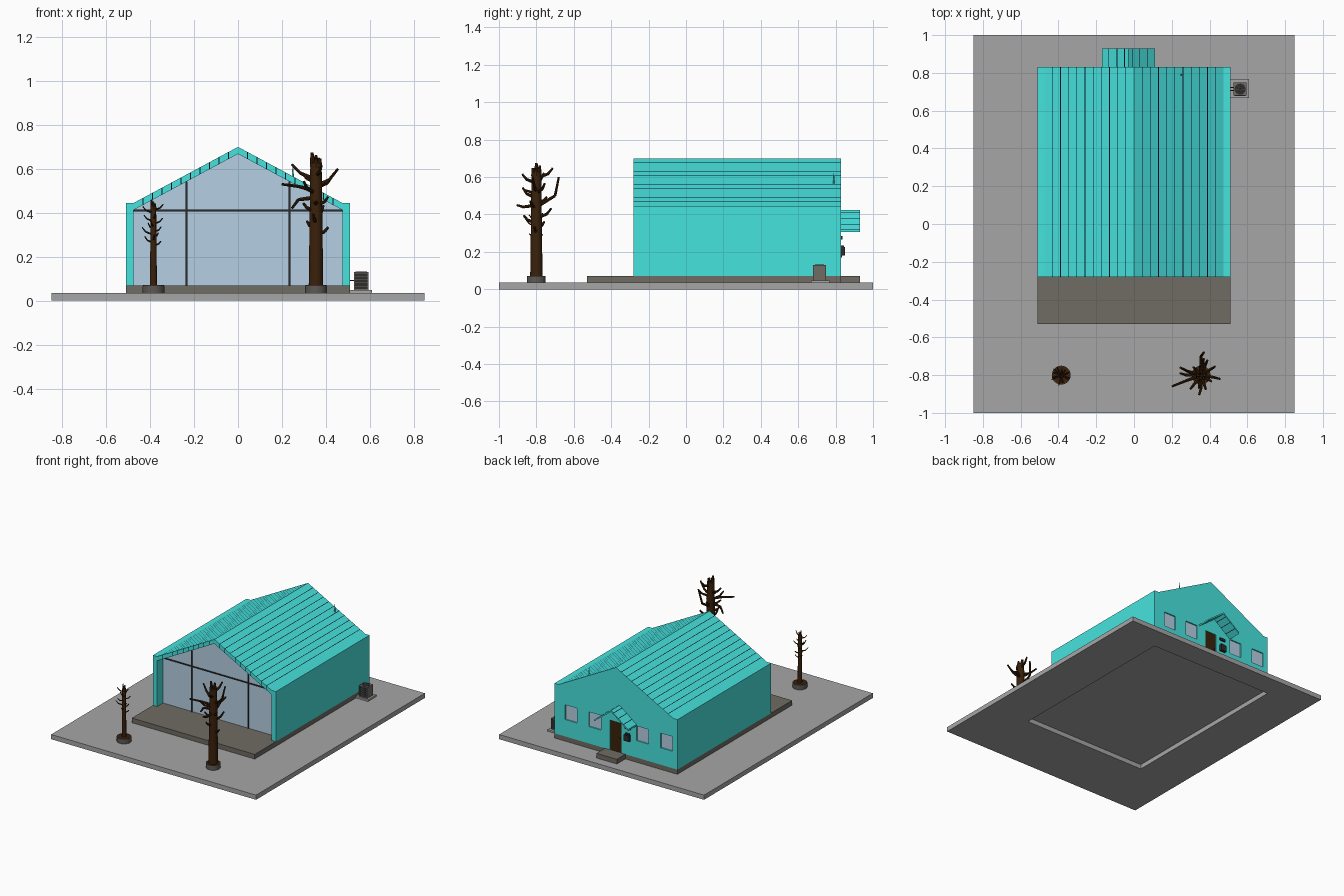
import bpy, bmesh, math, random
from mathutils import Vector

if "Cube" in bpy.data.objects:
    bpy.data.objects.remove(bpy.data.objects["Cube"])

random.seed(4)


def material(name, r, g, b):
    m = bpy.data.materials.new(name)
    m.use_nodes = True
    m.diffuse_color = (r, g, b, 1)
    m.node_tree.nodes["Principled BSDF"].inputs["Base Color"].default_value = (r, g, b, 1)
    return m


TEAL = material("teal cladding", .062, .77, .73)
SEAM = material("dark seam", .003, .004, .02)
PAVING = material("grey paving", .38, .38, .38)
STONE = material("brown stone", .16, .146, .125)
GLASS = material("pale blue glass", .46, .62, .76)
FRAME = material("dark frame", .025, .025, .027)
BARK = material("dark bark", .043, .015, .003)
POT = material("planter grey", .11, .10, .09)


def finish(name, bm, *mats):
    bmesh.ops.recalc_face_normals(bm, faces=bm.faces)
    me = bpy.data.meshes.new(name)
    bm.to_mesh(me)
    bm.free()
    for mat in mats:
        me.materials.append(mat)
    ob = bpy.data.objects.new(name, me)
    bpy.context.collection.objects.link(ob)
    return ob


def add_box(bm, x, y, z):
    """Add a box given (low, high) pairs for each axis."""
    for v in bmesh.ops.create_cube(bm, size=1)["verts"]:
        for i, (lo, hi) in enumerate((x, y, z)):
            v.co[i] = lo + (v.co[i] + .5) * (hi - lo)


def boxes(name, mat, *items):
    bm = bmesh.new()
    for item in items:
        add_box(bm, *item)
    return finish(name, bm, mat)


def extrude_y(bm, depth):
    new = bmesh.ops.extrude_face_region(bm, geom=bm.faces[:])["geom"]
    bmesh.ops.translate(bm, vec=(0, depth, 0), verts=[g for g in new if isinstance(g, bmesh.types.BMVert)])


def prism(name, mat, outline, y0, y1):
    """Extrude an (x, z) outline along y."""
    bm = bmesh.new()
    bm.faces.new([bm.verts.new((x, y0, z)) for x, z in outline])
    extrude_y(bm, y1 - y0)
    return finish(name, bm, mat)


def seamed_roof(name, cx, half, peak, pitch, depth, seams, y0, y1):
    """Gable roof slab whose section is split into strips; narrow strips are seams."""
    w = .0018
    side = [e for d in seams for e in (d - w, d + w)] + [half]
    xs = [-d for d in reversed(side)] + [0] + side
    bm = bmesh.new()
    rows = [[bm.verts.new((cx + x, y0, peak - pitch * abs(x) - t)) for t in (0, depth)] for x in xs]
    for (a, b), (c, d) in zip(rows, rows[1:]):
        bm.faces.new((a, b, d, c))
    extrude_y(bm, y1 - y0)
    for f in bm.faces:
        c = f.calc_center_median()
        on_seam = any(abs(abs(c.x - cx) - d) < w / 2 for d in seams)
        f.material_index = int(on_seam and c.y < y1 - .001)
    return finish(name, bm, TEAL, SEAM)


def cut(target, cutter):
    cutter.hide_render = True
    cutter.hide_set(True)
    mod = target.modifiers.new("openings", "BOOLEAN")
    mod.operation = "DIFFERENCE"
    mod.solver = "EXACT"
    mod.object = cutter


def limb(bm, p, q, r1, r2, sides=8):
    """Add a tapered round bar from p to q."""
    p, q = Vector(p), Vector(q)
    d = q - p
    vs = bmesh.ops.create_cone(bm, cap_ends=True, segments=sides, radius1=r1, radius2=r2, depth=d.length)["verts"]
    rot = d.to_track_quat("Z", "Y")
    for v in vs:
        v.co = rot @ v.co + (p + q) / 2


# Main sizes
W, IN, FRONT, BACK = .51, .475, -.28, .83
BASE, EAVE, RIDGE, THICK = .07, .445, .70, .032
PITCH = (RIDGE - EAVE) / IN
GROUND = .035

# Ground slab, hollowed underneath the plinth
ground = boxes("ground_slab", PAVING, ((-.85, .85), (-1, 1), (0, GROUND)))
cut(ground, boxes("hollow_cutter", PAVING, ((-W, W), (-.535, BACK), (-.1, GROUND - .001))))
boxes("plinth", STONE, ((-W, W), (-.53, BACK), (GROUND, BASE)))
boxes("back_step", STONE, ((-.078, .092), (BACK, .93), (GROUND, BASE)))

# Side walls and seamed roof
boxes("side_walls", TEAL, *[((min(s * IN, s * W), max(s * IN, s * W)), (FRONT, BACK), (BASE, EAVE)) for s in (-1, 1)])
seamed_roof("roof", 0, IN, RIDGE, PITCH, THICK, [k * .0432 for k in range(1, 11)], FRONT, BACK)

# Back wall with window and door openings
gable = [(-IN, BASE), (-IN, EAVE - THICK), (0, RIDGE - THICK), (IN, EAVE - THICK), (IN, BASE)]
back_wall = prism("back_wall", TEAL, gable, BACK - .04, BACK)
windows = [.372, .175, -.221, -.421]
openings = [((x - .05, x + .05), (BACK - .015, BACK + .05), (.197, .307)) for x in windows]
door = ((-.044, .048), (BACK - .012, BACK + .05), (BASE, .295))
cut(back_wall, boxes("opening_cutter", TEAL, door, *openings))
boxes("back_windows", GLASS, *[(x, (BACK - .02, BACK - .009), z) for x, _, z in openings])
boxes("back_door", BARK, (door[0], (BACK - .02, BACK - .003), door[2]))
boxes("door_handle", FRAME, ((-.036, -.027), (BACK - .004, BACK + .004), (.17, .18)))

# Front glazing and its bars
prism("front_glass", GLASS, gable, -.21, -.20)
bars = [((-IN, IN), (-.217, -.209), (.406, .414))]
for x in (-.235, .235):
    bars.append(((x - .005, x + .005), (-.217, -.209), (BASE, RIDGE - THICK - PITCH * abs(x))))
boxes("glazing_bars", FRAME, *bars)

# Porch canopy over the back door
seamed_roof("porch_canopy", -.03, .14, .425, .76, .012, (.02, .06, .103), BACK, .93)

# Mailbox and wall sign
boxes("mailbox", FRAME, ((-.122, -.078), (BACK, BACK + .02), (.18, .225)),
      ((-.117, -.083), (BACK, BACK + .014), (.225, .235)))
boxes("wall_sign", FRAME, ((-.125, -.078), (BACK, BACK + .008), (.265, .285)))

# Roof vent pipe
bm = bmesh.new()
limb(bm, (.25, .79, .55), (.25, .79, .622), .005, .002, 12)
finish("vent_pipe", bm, TEAL)

# Outdoor cooling unit on its pad
boxes("unit_pad", PAVING, ((W, .61), (.668, .768), (GROUND, .048)))
boxes("cooling_unit", STONE, ((.528, .595), (.680, .748), (.048, .13)))
boxes("unit_grilles", FRAME, ((.533, .590), (.679, .681), (.054, .124)),
      ((.533, .590), (.747, .749), (.054, .124)))
boxes("grille_slats", STONE, *[((.533, .590), (.6785, .680), (z, z + .002)) for z in (.065, .080, .095, .110)])
boxes("unit_pipes", FRAME, ((W - .01, .53), (.705, .71), (.09, .095)), ((W - .01, .53), (.72, .725), (.09, .095)))
bm = bmesh.new()
limb(bm, (.5615, .714, .129), (.5615, .714, .131), .029, .029, 24)
finish("unit_fan", bm, FRAME)
bm = bmesh.new()
hub = Vector((.5615, .714, .131))
for i in range(6):
    a = i * math.pi / 3
    limb(bm, hub, hub + Vector((math.cos(a), math.sin(a), 0)) * .026, .001, .001)
finish("fan_guard", bm, STONE)


# Bare trees in round planters filled with soil
def tree(name, x, y, radius, height, low, reach, count, extra=()):
    bm = bmesh.new()
    limb(bm, (x, y, GROUND), (x, y, BASE), .05, .05, 32)
    finish(name + "_planter", bm, POT)
    bm = bmesh.new()
    limb(bm, (x, y, BASE - .01), (x, y, BASE + .001), .047, .047, 32)
    finish(name + "_soil", bm, BARK)
    bm = bmesh.new()
    limb(bm, (x, y, BASE), (x, y, height * .93), radius, radius * .78, 20)
    for i in range(4):
        a = i * math.pi / 2
        off = Vector((math.cos(a), math.sin(a), 0)) * radius * .4
        foot = Vector((x, y, height * .9)) + off
        limb(bm, foot, foot + off * .4 + Vector((0, 0, height * (.06 + .02 * (i % 3)))), radius * .45, radius * .2)
    paths = list(extra)
    for i in range(count):
        a = i * 2.4 + random.uniform(-.3, .3)
        z = low + (height * .92 - low) * i / count
        r = reach * random.uniform(.55, 1)
        c, s = math.cos(a) * r, math.sin(a) * r
        paths.append([(0, 0, z), (c * .7, s * .7, z + r * .25), (c, s, z + r * .6)])
    for pts in paths:
        pts = [Vector(p) + Vector((x, y, 0)) for p in pts]
        thick = radius * .3
        for p, q in zip(pts, pts[1:]):
            limb(bm, p, q, thick, thick * .75)
            thick *= .75
    finish(name, bm, BARK)


tree("large_tree", .355, -.8, .033, .675, .3, .095, 12,
     [[(0, 0, .44), (0, .10, .50), (.015, .12, .60)],
      [(0, 0, .50), (-.08, -.03, .52), (-.155, -.06, .53)],
      [(0, 0, .47), (-.08, 0, .46), (-.11, .01, .42)],
      [(0, 0, .52), (.06, -.01, .55), (.10, -.02, .60)],
      [(0, 0, .45), (0, -.07, .44), (-.01, -.105, .45)],
      [(0, 0, .55), (-.07, .02, .58), (-.11, .04, .62)]])
tree("small_tree", -.385, -.8, .016, .46, .25, .06, 14)
